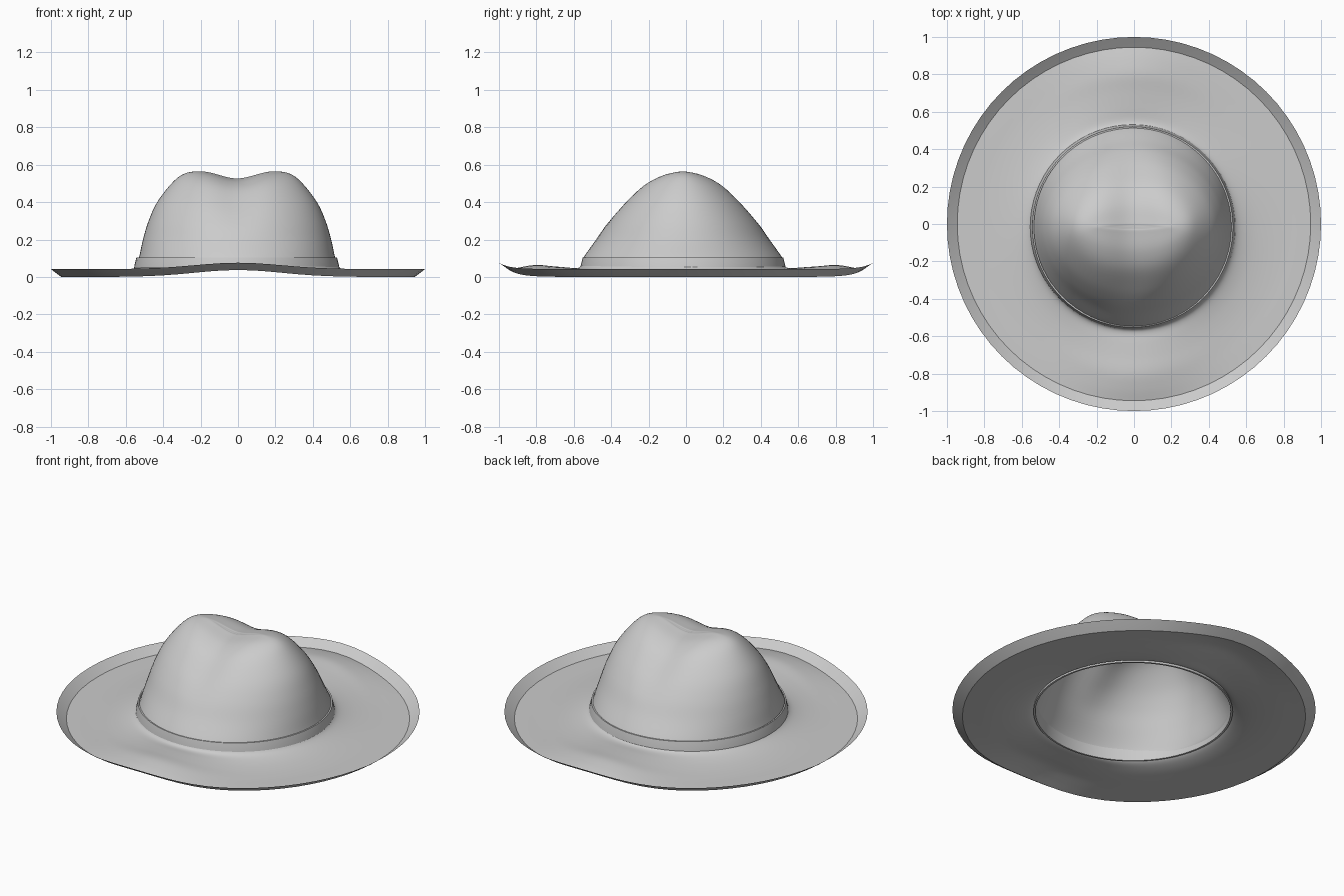
import bpy, bmesh, math
from mathutils import Vector

SEGMENTS = 72
STEPS = 5

cube = bpy.data.objects.get("Cube")
if cube:
    bpy.data.objects.remove(cube, do_unlink=True)

grey = bpy.data.materials.new("felt_grey")
grey.use_nodes = True
grey.diffuse_color = (0.6, 0.6, 0.6, 1)
grey.node_tree.nodes["Principled BSDF"].inputs["Base Color"].default_value = (0.6, 0.6, 0.6, 1)


def spline(rows):
    """Smooth curve through rows of control values."""
    pts = [Vector(r) for r in rows]
    out = []
    for i in range(len(pts) - 1):
        p0, p1, p2, p3 = (pts[min(max(i + k, 0), len(pts) - 1)] for k in (-1, 0, 1, 2))
        for s in range(STEPS):
            t = s / STEPS
            out.append(0.5 * (2 * p1 + (p2 - p0) * t + (2 * p0 - 5 * p1 + 4 * p2 - p3) * t * t
                              + (3 * p1 - p0 - 3 * p2 + p3) * t ** 3))
    return out + [pts[-1]]


def loft(name, rows, place, capped=False, close=False):
    """Skin rings; place(row, angle) gives each point."""
    bm = bmesh.new()
    rings = [[bm.verts.new(place(r, 2 * math.pi * i / SEGMENTS)) for i in range(SEGMENTS)] for r in rows]
    pairs = list(zip(rings, rings[1:]))
    if close:
        pairs.append((rings[-1], rings[0]))
    for upper, lower in pairs:
        for i in range(SEGMENTS):
            j = (i + 1) % SEGMENTS
            bm.faces.new((upper[i], lower[i], lower[j], upper[j]))
    if capped:
        bmesh.ops.remove_doubles(bm, verts=rings[0], dist=1e-5)
    bmesh.ops.recalc_face_normals(bm, faces=bm.faces)
    mesh = bpy.data.meshes.new(name)
    bm.to_mesh(mesh)
    bm.free()
    mesh.materials.append(grey)
    obj = bpy.data.objects.new(name, mesh)
    bpy.context.collection.objects.link(obj)
    bpy.ops.object.select_all(action="DESELECT")
    obj.select_set(True)
    bpy.context.view_layer.objects.active = obj
    bpy.ops.object.shade_smooth_by_angle(angle=math.radians(30))
    return obj


def hat_point(row, angle):
    a, b, z, lift = row
    x, y = a * math.cos(angle), b * math.sin(angle)
    # lengthwise crease in the top of the crown, fading down its sides
    fade = min(max((z - 0.15) / 0.35, 0), 1)
    z -= 0.044 * math.exp(-(x / 0.13) ** 2) * fade * fade * (3 - 2 * fade)
    # front and back waves of the brim
    z += lift * math.exp(-(x / 0.33) ** 2)
    shift = min(max((0.75 - a) / 0.2, 0), 1)
    return x - 0.005 * shift, y - 0.017 * shift, z


# crown flowing into the brim: half width, half depth, height, wave
body = spline([
    (0, 0, 0.57, 0), (0.1, 0.01, 0.57, 0), (0.2, 0.03, 0.569, 0),
    (0.285, 0.13, 0.551, 0), (0.35, 0.23, 0.5, 0), (0.427, 0.33, 0.4, 0),
    (0.473, 0.405, 0.3, 0), (0.503, 0.465, 0.2, 0), (0.525, 0.533, 0.1, 0),
    (0.54, 0.545, 0.06, 0), (0.57, 0.57, 0.035, 0.012), (0.63, 0.63, 0.016, 0.035),
    (0.71, 0.71, 0.005, 0.052), (0.8, 0.8, 0, 0.064), (0.88, 0.88, 0, 0.053),
    (0.945, 0.945, 0, 0.037)])
lip = [Vector((0.972, 0.972, 0.02, 0.036)), Vector((1, 1, 0.042, 0.034))]
loft("crown_and_brim", body + lip, hat_point, capped=True)


# band around the foot of the crown: radius and height
def band_point(row, angle):
    r, z = row
    return r * math.cos(angle) - 0.007, r * math.sin(angle) - 0.016, z


loft("hat_band", [(0.549, 0.04), (0.547, 0.06), (0.536, 0.105), (0.528, 0.105), (0.538, 0.04)],
     band_point, close=True)
